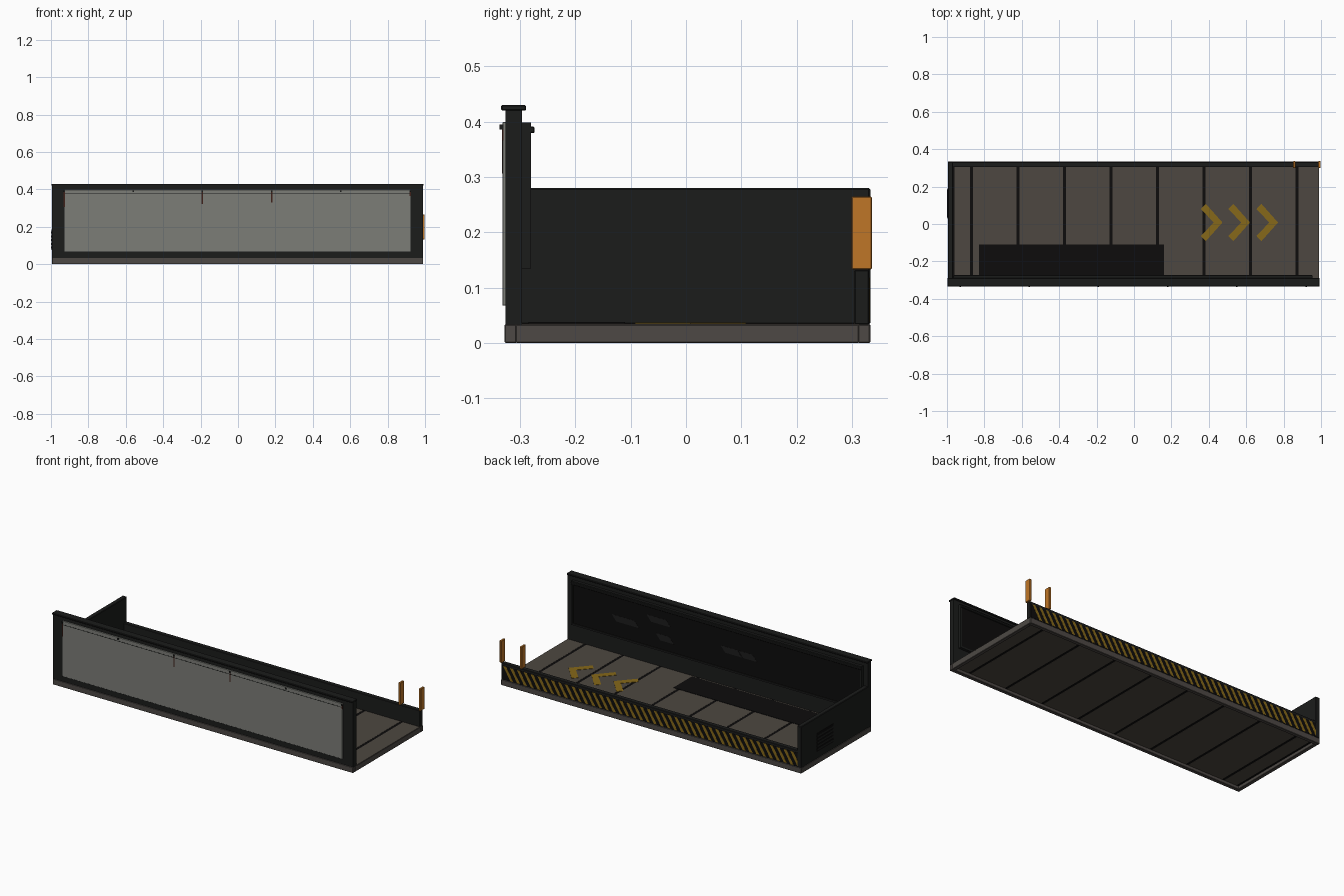
import bpy, bmesh
from mathutils import Matrix, Vector

if "Cube" in bpy.data.objects:
    bpy.data.objects.remove(bpy.data.objects["Cube"])


def mat(name, r, g, b):
    m = bpy.data.materials.new(name)
    m.diffuse_color = (r, g, b, 1)
    m.use_nodes = True
    m.node_tree.nodes["Principled BSDF"].inputs["Base Color"].default_value = m.diffuse_color
    return m


STEEL = mat("dark_steel", .011, .0115, .011)
BLACK = mat("black", .004, .0037, .0037)
DECK = mat("deck_brown", .075, .064, .052)
EDGE = mat("edge_brown", .075, .066, .059)
GREY = mat("panel_grey", .20, .205, .185)
YELLOW = mat("faded_yellow", .24, .14, .01)
ORANGE = mat("orange", .52, .18, .02)
RUST = mat("rust", .05, .015, .01)
GLINT = mat("glint", .012, .012, .012)


def finish(name, bm, m):
    bmesh.ops.recalc_face_normals(bm, faces=bm.faces)
    me = bpy.data.meshes.new(name)
    bm.to_mesh(me)
    bm.free()
    ob = bpy.data.objects.new(name, me)
    bpy.context.collection.objects.link(ob)
    me.materials.append(m)
    return ob


def add_box(bm, x0, x1, y0, y1, z0, z1):
    size = Matrix.Diagonal((x1 - x0, y1 - y0, z1 - z0, 1))
    mid = Matrix.Translation(((x0 + x1) / 2, (y0 + y1) / 2, (z0 + z1) / 2))
    bmesh.ops.create_cube(bm, size=1, matrix=mid @ size)


def boxes(name, m, *dims, bevel=0):
    bm = bmesh.new()
    for d in dims:
        add_box(bm, *d)
    ob = finish(name, bm, m)
    if bevel:
        b = ob.modifiers.new("bevel", 'BEVEL')
        b.width, b.segments = bevel, 1
    return ob


def prisms(name, m, polys, axis, lo, hi):
    """Extrude flat outlines along y or z between lo and hi."""
    bm = bmesh.new()
    for poly in polys:
        pts = [(a, lo, b) if axis == 'y' else (a, b, lo) for a, b in poly]
        f = bm.faces.new([bm.verts.new(p) for p in pts])
        r = bmesh.ops.extrude_face_region(bm, geom=[f])
        d = Vector((0, hi - lo, 0) if axis == 'y' else (0, 0, hi - lo))
        vs = [v for v in r["geom"] if isinstance(v, bmesh.types.BMVert)]
        bmesh.ops.translate(bm, verts=vs, vec=d)
    return finish(name, bm, m)


L, R = -.995, .99          # ends of the platform
F, B = -.328, .333         # front and back
SEAMS = [-.868 + .2485 * i for i in range(8)]

# Edge frame, with the deck planks set into it so the underside is recessed
boxes("edge_frame", EDGE, (L, R, F, F + .022, 0, .034), (L, R, B - .022, B, 0, .034),
      (L, L + .022, F + .02, B - .02, 0, .034), (R - .022, R, F + .02, B - .02, 0, .034), bevel=.002)
stops = [-.967] + SEAMS + [R - .001]
boxes("deck_planks", DECK, *[(a + .008, b - (.008 if b < .95 else 0), F + .02, B - .02, .018, .0355)
                             for a, b in zip(stops, stops[1:])])
boxes("deck_seams", BLACK, *[(s - .0085, s + .0085, F + .02, B - .02, .0185, .0345) for s in SEAMS],
      (L + .02, -.958, F + .02, B - .02, .0185, .0345))

# Dark mat and direction chevrons on the deck
boxes("floor_mat", BLACK, (-.83, .16, -.285, -.11, .035, .0375))
prisms("deck_chevrons", YELLOW,
       [[(x, .08), (x + .026, .108), (x + .115, .008), (x + .026, -.092), (x, -.064), (x + .068, .008)]
        for x in (.358, .505, .655)], 'z', .035, .0372)

# Tall front wall with cap
boxes("front_wall", STEEL, (L, R, -.326, -.296, .033, .422))
boxes("front_wall_cap", STEEL, (L - .002, R + .002, -.334, -.289, .42, .43), bevel=.002)
boxes("front_panel", GREY, (-.928, .922, -.332, -.32, .068, .399), bevel=.001)
boxes("front_panel_seam", STEEL, (-.925, .919, -.3328, -.33, .375, .378))
BOLTS = (-.928, -.56, -.19, .18, .55, .92)
boxes("front_brackets", STEEL, *[(x - .004, x + .004, -.337, -.33, .386, .395) for x in BOLTS])
boxes("rust_drips", RUST, *[(x - .004, x + .004, -.3328, -.33, .386 - d, .39)
                            for x, d in zip(BOLTS, (.08, 0, .065, .055, 0, .02)) if d])

# Inner screen with frame, top rail and glints
boxes("inner_screen", BLACK, (-.96, .95, -.297, -.285, .138, .395))
boxes("screen_frame", STEEL,
      (-.965, .955, -.297, -.28, .135, .145), (-.965, .955, -.297, -.28, .388, .398),
      (.945, .955, -.297, -.28, .135, .398), (-.965, -.955, -.297, -.28, .135, .398))
boxes("screen_top_rail", STEEL, (-.965, .955, -.283, -.274, .379, .391), bevel=.002)
prisms("screen_glints", GLINT,
       [[(x - w, z - .018), (x + w - .03, z - .018), (x + w, z + .018), (x - w + .03, z + .018)]
        for x, z, w in ((.6, .25, .09), (.38, .31, .08), (.34, .215, .06), (-.1, .256, .07), (-.21, .256, .06))],
       'y', -.286, -.2842)

# Left end wall with louvred vent
boxes("left_end_wall", STEEL, (L, -.967, -.3, B, .033, .28), bevel=.003)
boxes("vent_plate", BLACK, (L - .002, L + .01, .03, .19, .075, .185))
boxes("vent_slats", STEEL, *[(L - .004, L, .035, .185, .084 + .02 * i, .094 + .02 * i) for i in range(5)])

# Low back wall with hazard stripes running its full length
boxes("back_wall", STEEL, (L, R, .304, .331, .033, .132), bevel=.002)
boxes("hazard_band", BLACK, (L + .003, R - .003, .325, .332, .037, .118))
prisms("hazard_stripes", YELLOW,
       [[(x, .038), (x + .02, .038), (min(x + .068, R), .117), (min(x + .048, R - .01), .117)]
        for x in (-.99 + .0452 * i for i in range(43))], 'y', .33, .3328)

# Pair of orange gate posts
boxes("gate_posts", ORANGE, *[(x, x + .013, .299, .336, .133, .265) for x in (.85, .985)], bevel=.002)
